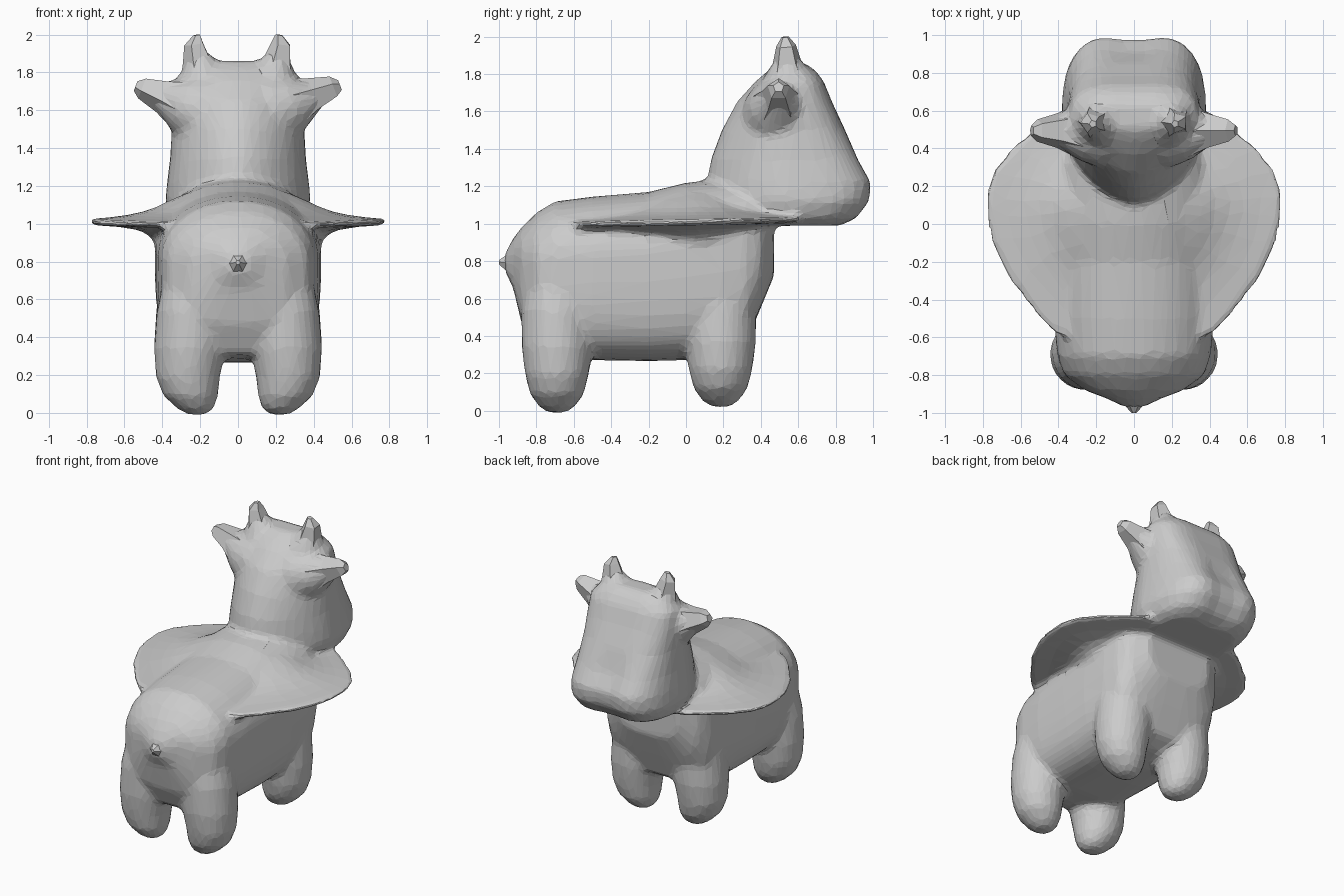
import bpy, bmesh, math
from mathutils import Vector

if "Cube" in bpy.data.objects:
    bpy.data.objects.remove(bpy.data.objects["Cube"])


def loft(bm, rings):
    """Skin closed rings of points and cap both ends."""
    vs = [[bm.verts.new(p) for p in r] for r in rings]
    n = len(vs[0])
    for a, b in zip(vs, vs[1:]):
        for i in range(n):
            j = (i + 1) % n
            bm.faces.new((a[i], a[j], b[j], b[i]))
    bm.faces.new(vs[0][::-1])
    bm.faces.new(vs[-1])


def sq(t, e):
    """Superellipse point on the unit square."""
    c, s = math.cos(t), math.sin(t)
    return (math.copysign(abs(c) ** (2 / e), c), math.copysign(abs(s) ** (2 / e), s))


def tube(bm, stations, sides):
    """Flared stub through (centre, radius) stations."""
    ax = (Vector(stations[-1][0]) - Vector(stations[0][0])).normalized()
    e1 = ax.cross(Vector((0, 1, 0) if abs(ax.y) < .9 else (0, 0, 1))).normalized()
    e2 = ax.cross(e1)
    turn = [k * 2 * math.pi / sides for k in range(sides)]
    loft(bm, [[Vector(c) + r * (e1 * math.cos(t) + e2 * math.sin(t)) for t in turn]
              for c, r in stations])


def finish(bm, name):
    bmesh.ops.recalc_face_normals(bm, faces=bm.faces)
    me = bpy.data.meshes.new(name)
    bm.to_mesh(me)
    bm.free()
    ob = bpy.data.objects.new(name, me)
    bpy.context.collection.objects.link(ob)
    return ob


N = 40
angles = [2 * math.pi * (i + 0.5) / N for i in range(N)]
bm = bmesh.new()

# torso: sections along y (y, bottom, top, half width)
torso = [(-.97, .75, .84, .05), (-.925, .66, .92, .14), (-.88, .47, .98, .26),
         (-.8, .31, 1.06, .37), (-.7, .29, 1.12, .405), (-.5, .27, 1.145, .425),
         (-.2, .265, 1.17, .435), (0, .27, 1.22, .44), (.2, .30, 1.24, .435),
         (.32, .36, 1.24, .42), (.40, .55, 1.2, .38), (.47, .72, 1.15, .26)]
rings = []
for y, b, t, w in torso:
    pts, zc = [], b + (t - b) * .62
    for a in angles:
        u, v = sq(a, 2.1 if math.sin(a) > 0 else 3.6)
        pts.append((w * u, y, zc + v * ((t - zc) if v > 0 else (zc - b))))
    rings.append(pts)
loft(bm, rings)

# head: sections along z (z, back, front, half width), boxy muzzle, round nape
head = [(.99, .35, .85, .29), (1.03, .2, .94, .35), (1.12, .12, 1.01, .385),
        (1.22, .11, 1.02, .375), (1.34, .13, .95, .36), (1.5, .19, .86, .35),
        (1.65, .27, .79, .35), (1.76, .37, .745, .34), (1.82, .44, .7, .28),
        (1.86, .5, .64, .18)]
rings = []
for z, yb, yf, w in head:
    pts, yc, dent = [], .55, .05 if z < 1.4 else .01
    for a in angles:
        u, v = sq(a, 2.9 if math.sin(a) > 0 else 1.7)
        y = yc + v * ((yf - yc) if v > 0 else (yc - yb))
        if v > 0:
            y -= dent * v * math.exp(-(u / .4) ** 2)
        pts.append((w * u, y, z))
    rings.append(pts)
loft(bm, rings)

# four legs: (z, radius, lateral centre)
leg = [(0, .05, .22), (.035, .10, .225), (.1, .145, .25), (.2, .17, .265),
       (.35, .19, .255), (.55, .19, .24), (.75, .15, .235)]
for sx in (-1, 1):
    for yc, lift in ((-.69, -.01), (.185, .02)):
        loft(bm, [[(sx * (c + r * math.cos(a)), yc + r * math.sin(a), z + lift)
                   for a in angles] for z, r, c in leg])

# wide thin brim around the body
side = [(.14, .62), (.40, .60), (.52, .51), (.65, .40), (.74, .29), (.79, .15), (.79, .05),
        (.755, -.1), (.67, -.28), (.53, -.46), (.42, -.58), (.2, -.66)]
outline = side + [(-x, y) for x, y in reversed(side)]
brim = [(.5, .8), (.545, .88), (.59, .935), (.66, .965), (.82, .985), (1, .993),
        (1.0, 1.022), (.86, 1.03), (.74, 1.043), (.64, 1.06), (.55, 1.085), (.46, 1.12),
        (.34, 1.16)]
loft(bm, [[(x * f, .05 + (y - .05) * f, z + .02 * y) for x, y in outline]
          for f, z in brim])

# flared roots of ears and horns, blended into the head
for sx in (-1, 1):
    tube(bm, [((sx * .2, .5, 1.6), .20), ((sx * .3, .49, 1.635), .15),
              ((sx * .40, .495, 1.675), .085), ((sx * .46, .495, 1.7), .05)], 16)
    tube(bm, [((sx * .17, .55, 1.74), .17), ((sx * .2, .545, 1.82), .11),
              ((sx * .215, .54, 1.9), .055)], 16)

body = finish(bm, "body_with_head_legs_and_brim")
m = body.modifiers.new("fuse", 'REMESH')
m.mode, m.voxel_size = 'VOXEL', .018
m = body.modifiers.new("blend", 'SMOOTH')
m.factor, m.iterations = .5, 14
m = body.modifiers.new("facets", 'DECIMATE')
m.ratio = .07


def spike(name, stations, sides=6):
    b = bmesh.new()
    tube(b, stations, sides)
    return finish(b, name)


# low-sided ears and horns
for sx, s in ((-1, "left"), (1, "right")):
    spike("ear_" + s, [((sx * .28, .49, 1.63), .15), ((sx * .40, .495, 1.68), .095),
                       ((sx * .505, .495, 1.72), .062), ((sx * .54, .495, 1.73), .03)], 5)
    spike("horn_" + s, [((sx * .18, .55, 1.76), .13), ((sx * .212, .54, 1.86), .08),
                        ((sx * .23, .535, 1.95), .055), ((sx * .218, .53, 1.998), .02)], 5)

# tail stub
spike("tail", [((0, -.88, .79), .14), ((0, -.95, .79), .06), ((0, -1, .795), .012)])
